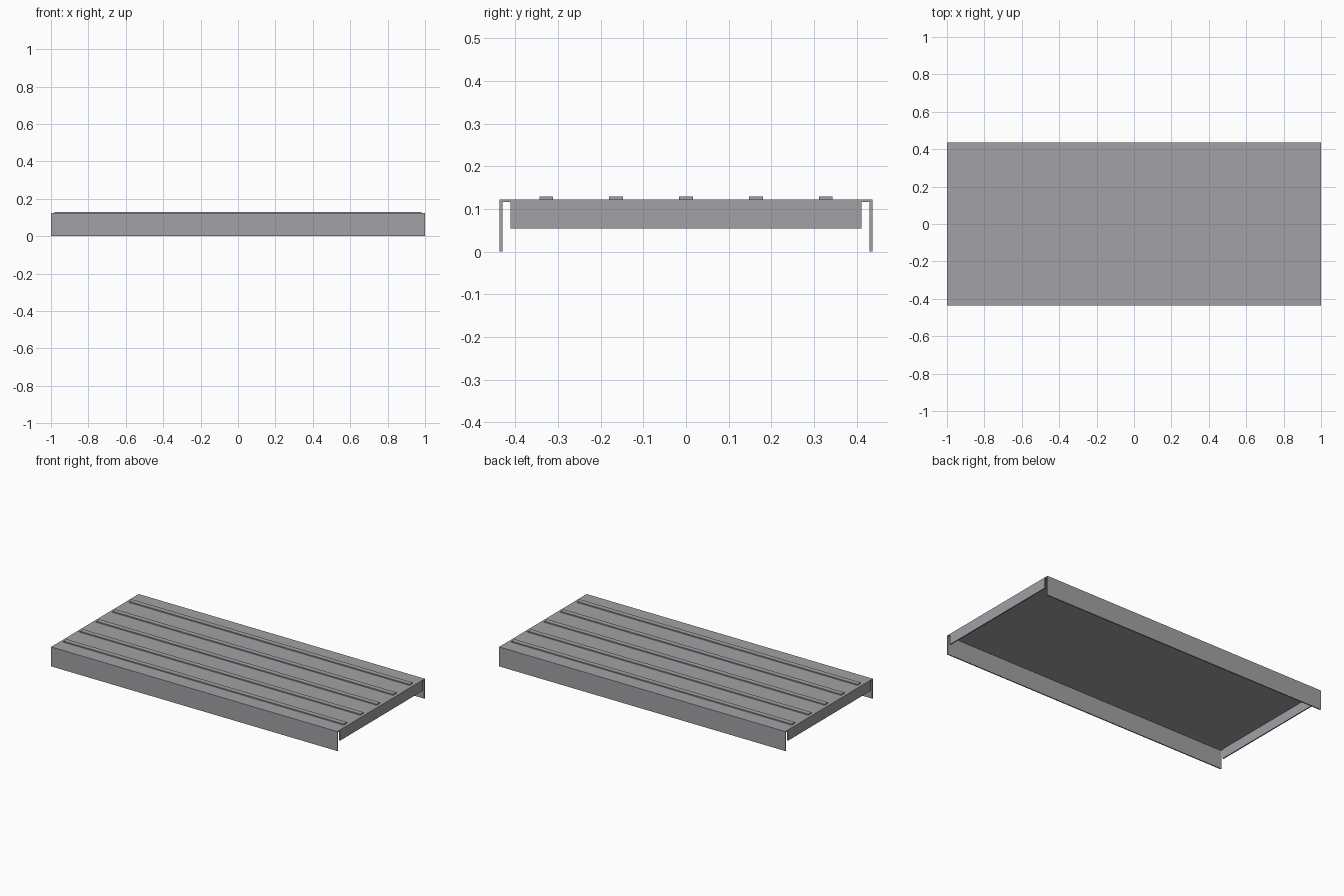
import bpy
import bmesh

cube = bpy.data.objects.get("Cube")
if cube:
    bpy.data.objects.remove(cube, do_unlink=True)

HALF_X, HALF_Y = 1.0, 0.437
DECK_TOP, SHEET = 0.123, 0.007

steel = bpy.data.materials.new("grey_steel")
steel.use_nodes = True
colour = (0.36, 0.36, 0.385, 1)
steel.diffuse_color = colour
steel.node_tree.nodes["Principled BSDF"].inputs["Base Color"].default_value = colour


def extrude_profile(name, points, half_length):
    """Extrude a closed (y, z) profile along x."""
    bm = bmesh.new()
    face = bm.faces.new([bm.verts.new((-half_length, y, z)) for y, z in points])
    result = bmesh.ops.extrude_face_region(bm, geom=[face])
    verts = [v for v in result["geom"] if isinstance(v, bmesh.types.BMVert)]
    bmesh.ops.translate(bm, verts=verts, vec=(2 * half_length, 0, 0))
    bmesh.ops.recalc_face_normals(bm, faces=bm.faces)
    mesh = bpy.data.meshes.new(name)
    bm.to_mesh(mesh)
    bm.free()
    mesh.materials.append(steel)
    obj = bpy.data.objects.new(name, mesh)
    bpy.context.collection.objects.link(obj)
    return obj


def rectangle(y, half_width, bottom, top):
    return [(y - half_width, bottom), (y + half_width, bottom),
            (y + half_width, top), (y - half_width, top)]


# Folded sheet: flat deck with a long skirt down each side
inner_y, under = HALF_Y - SHEET, DECK_TOP - SHEET
half = [(HALF_Y, DECK_TOP), (HALF_Y, 0), (inner_y, 0), (inner_y, under)]
extrude_profile("deck_and_skirts", half + [(-y, z) for y, z in reversed(half)], HALF_X)

# Shorter flange hanging under each end
for side, x in (("left", 1), ("right", -1)):
    flange = extrude_profile(side + "_end_flange",
                             rectangle(0, 0.411, 0.055, under), SHEET / 2)
    flange.location.x = x * (HALF_X - SHEET / 2)

# Raised ribs along the deck
for i in range(5):
    extrude_profile(f"deck_rib_{i + 1}",
                    rectangle((i - 2) * 0.164, 0.016, DECK_TOP, 0.13), 0.98)
